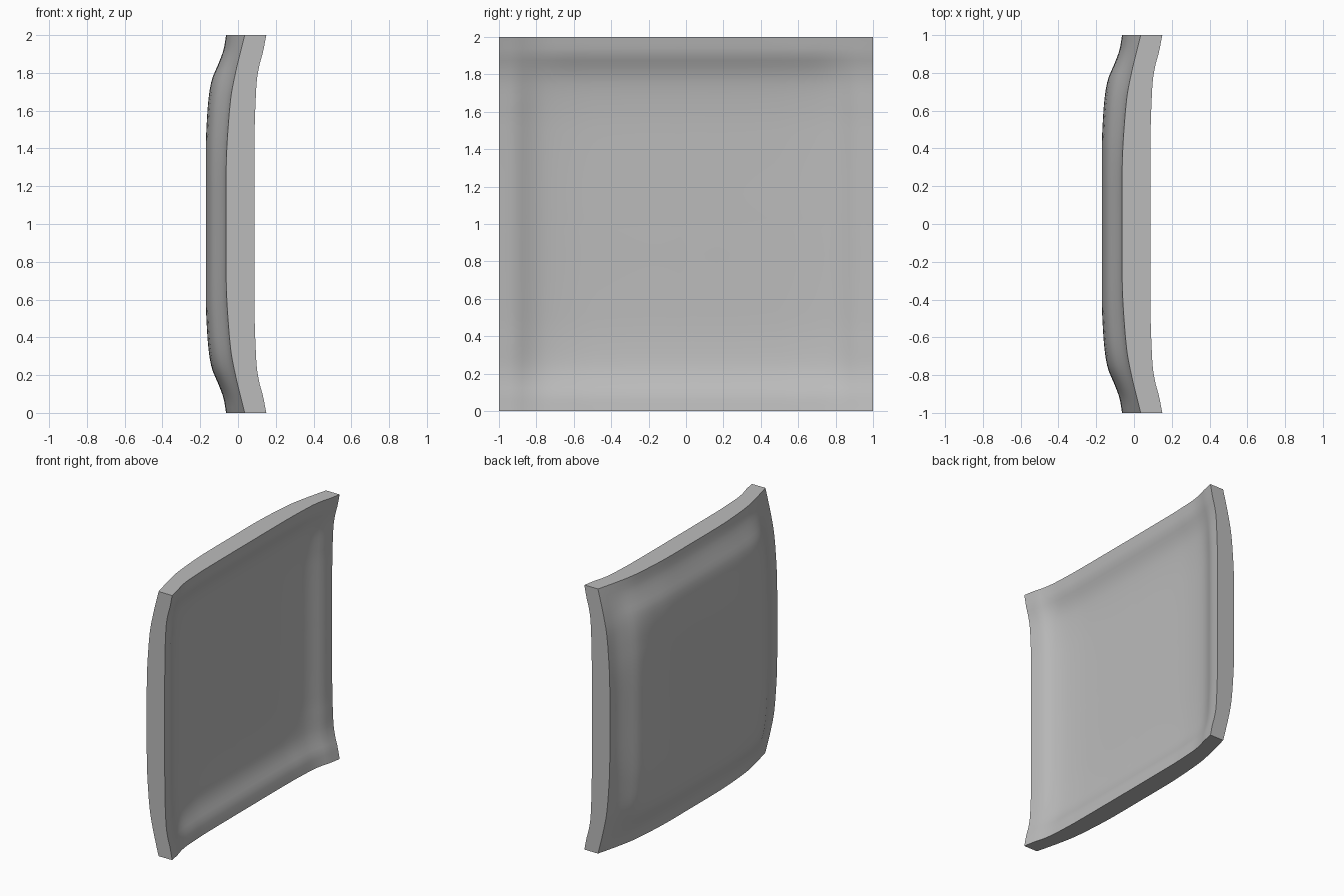
import bpy
import bmesh
import math

old = bpy.data.objects.get("Cube")
if old:
    bpy.data.objects.remove(old, do_unlink=True)

CELLS = 64

# Rise from the middle (0) to the rim (1): position, height
OUTER_DISH = [(0, 0), (.4, 0), (.5, .003), (.66, .014), (.765, .032), (.84, .063), (.92, .093), (1, .107)]
OUTER_RIM = [(0, 0), (.32, .001), (.5, .01), (.68, .027), (.81, .054), (.92, .082), (1, .103)]
INNER_DISH = [(0, 0), (.5, .002), (.66, .01), (.77, .025), (.84, .048), (.91, .08), (1, .097)]
INNER_RIM = [(0, 0), (.45, .001), (.6, .004), (.75, .017), (.84, .037), (.91, .06), (1, .08)]


def curve(points, t):
    """Smooth curve through the profile points."""
    def slope(i):
        a, b = points[max(i - 1, 0)], points[min(i + 1, len(points) - 1)]
        return (b[1] - a[1]) / (b[0] - a[0])
    t = min(abs(t), 1)
    i = next(k for k in range(len(points) - 1) if t <= points[k + 1][0])
    (a, p), (b, q) = points[i], points[i + 1]
    w = b - a
    s = (t - a) / w
    ease = s * s * (3 - 2 * s)
    return p + (q - p) * ease + w * s * (1 - s) * ((1 - s) * slope(i) - s * slope(i + 1))


def depth(y, z, base, dish, rim):
    """Sum both directions, blending the dish profile into the rim profile."""
    def part(t, other):
        w = min(max((abs(other) - .6) / .4, 0), 1)
        w = w * w * (3 - 2 * w)
        return curve(dish, t) * (1 - w) + curve(rim, t) * w
    return base + part(y, z) + part(z, y)


def add_sheet(bm, base, dish, rim):
    made = bmesh.ops.create_grid(bm, x_segments=CELLS, y_segments=CELLS, size=1)
    for v in made["verts"]:
        y, z = v.co.x, v.co.y
        v.co = (depth(y, z, base, dish, rim), y, z + 1)


# Curved panel: two dished sheets joined by flat side walls
bm = bmesh.new()
add_sheet(bm, -.17, OUTER_DISH, OUTER_RIM)
add_sheet(bm, -.01, INNER_DISH, INNER_RIM)
rim_edges = [e for e in bm.edges if e.is_boundary]
bmesh.ops.bridge_loops(bm, edges=rim_edges)
bmesh.ops.recalc_face_normals(bm, faces=bm.faces)
mesh = bpy.data.meshes.new("curved_panel")
bm.to_mesh(mesh)
bm.free()
panel = bpy.data.objects.new("curved_panel", mesh)
bpy.context.collection.objects.link(panel)

# Plain grey
grey = bpy.data.materials.new("plain_grey")
grey.use_nodes = True
color = (.5, .5, .5, 1)
grey.diffuse_color = color
grey.node_tree.nodes["Principled BSDF"].inputs["Base Color"].default_value = color
mesh.materials.append(grey)

bpy.context.view_layer.objects.active = panel
panel.select_set(True)
bpy.ops.object.shade_smooth_by_angle(angle=math.radians(40))
